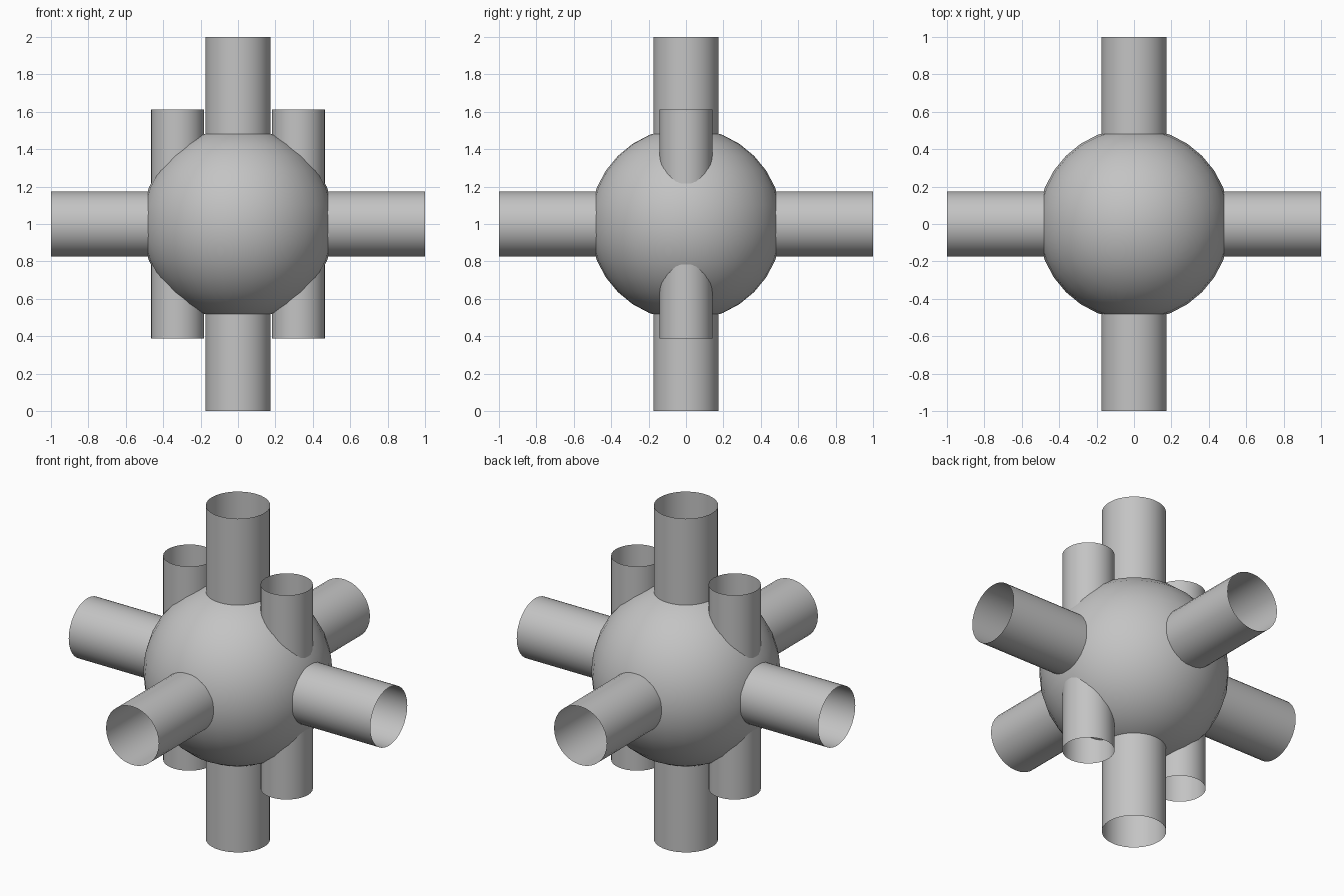
import bpy
import math

cube = bpy.data.objects.get("Cube")
if cube:
    bpy.data.objects.remove(cube, do_unlink=True)

# Single plain colour
grey = bpy.data.materials.new("plain_grey")
grey.use_nodes = True
colour = (0.55, 0.55, 0.55, 1)
grey.diffuse_color = colour
grey.node_tree.nodes["Principled BSDF"].inputs["Base Color"].default_value = colour

CENTRE_Z = 1.0


def finish(name):
    obj = bpy.context.object
    obj.name = name
    obj.data.materials.append(grey)
    bpy.ops.object.shade_smooth_by_angle(angle=math.radians(40))


def open_tube(name, radius, length, x=0, rotation=(0, 0, 0)):
    """Thin pipe, open at both ends, running through the ball."""
    bpy.ops.mesh.primitive_cylinder_add(
        vertices=32, radius=radius, depth=length, end_fill_type='NOTHING',
        location=(x, 0, CENTRE_Z), rotation=rotation)
    finish(name)


# Central ball
bpy.ops.mesh.primitive_uv_sphere_add(
    segments=32, ring_count=16, radius=0.515, location=(0, 0, CENTRE_Z))
finish("central_ball")

# Main pipes along the three axes
quarter = math.pi / 2
open_tube("vertical_pipe", 0.175, 2)
open_tube("side_pipe", 0.175, 2, rotation=(0, quarter, 0))
open_tube("front_back_pipe", 0.175, 2, rotation=(quarter, 0, 0))

# Narrow upright pipes on either side
for side, sign in (("left", 1), ("right", -1)):
    open_tube(side + "_narrow_pipe", 0.142, 1.224, x=sign * 0.323)
